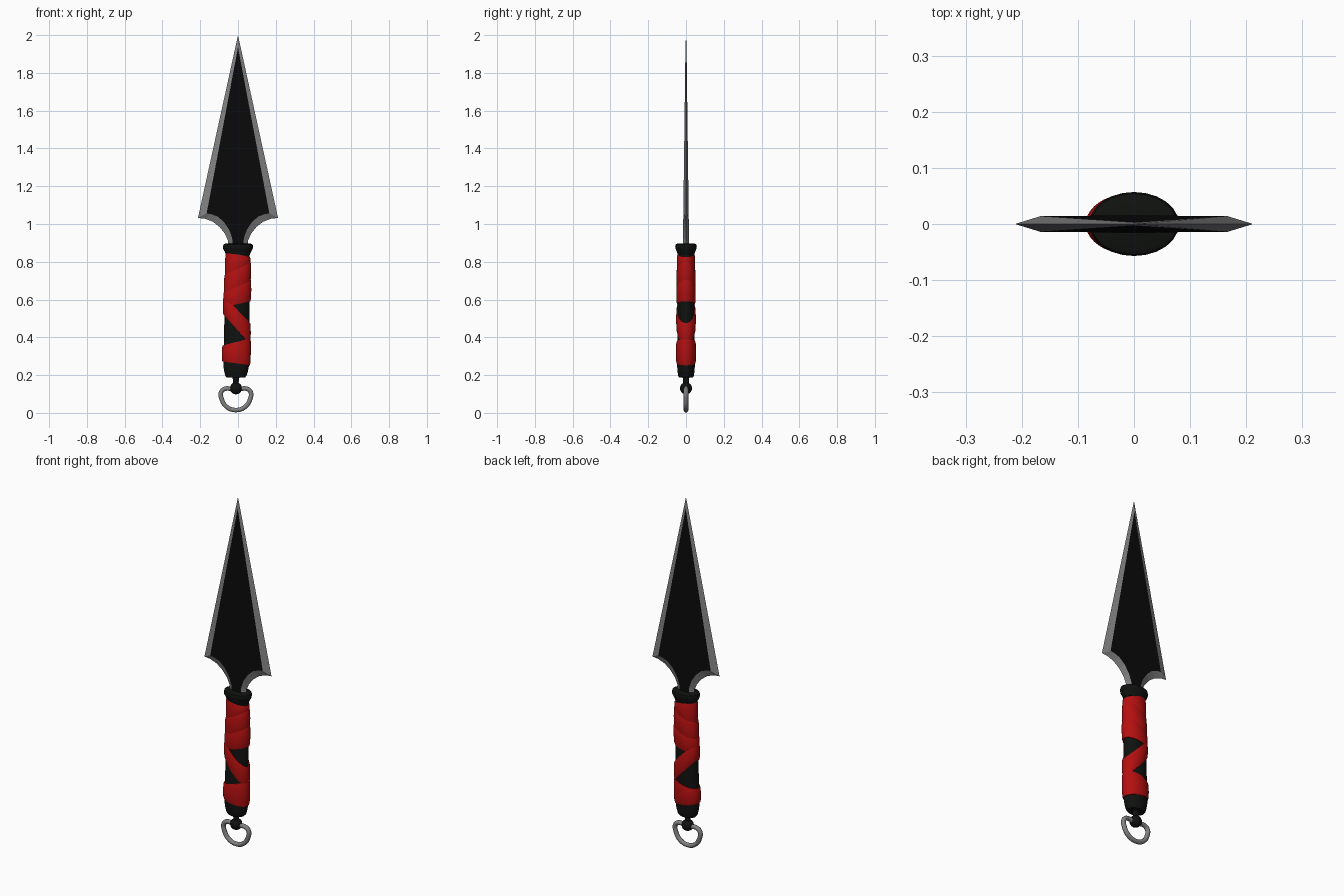
import bpy, bmesh, math

if "Cube" in bpy.data.objects:
    bpy.data.objects.remove(bpy.data.objects["Cube"])


def mat(name, rgb):
    m = bpy.data.materials.new(name)
    m.diffuse_color = (*rgb, 1)
    m.use_nodes = True
    m.node_tree.nodes["Principled BSDF"].inputs["Base Color"].default_value = m.diffuse_color
    return m


BLACK = mat("blade_black", (0.003, 0.003, 0.003))
GRIP = mat("grip_black", (0.005, 0.006, 0.005))
RED = mat("wrap_red", (0.46, 0.005, 0.005))
STEEL = mat("steel_grey", (0.22, 0.22, 0.22))


def finish(bm, name, mats, smooth=True):
    bmesh.ops.recalc_face_normals(bm, faces=bm.faces)
    me = bpy.data.meshes.new(name)
    bm.to_mesh(me)
    bm.free()
    ob = bpy.data.objects.new(name, me)
    bpy.context.collection.objects.link(ob)
    for m in mats:
        me.materials.append(m)
    if smooth:
        bpy.ops.object.select_all(action='DESELECT')
        ob.select_set(True)
        bpy.context.view_layer.objects.active = ob
        bpy.ops.object.shade_smooth_by_angle(angle=math.radians(35))
    return ob


def cx(z):
    """Handle axis drifts slightly left towards the bottom."""
    return -0.011 * (0.88 - z) / 0.7


def bridge(bm, a, b):
    n = len(a)
    return [bm.faces.new((a[i], a[(i + 1) % n], b[(i + 1) % n], b[i])) for i in range(n)]


def oval_lathe(name, profile, material, sides=24):
    """Stack of oval rings (rx, ry, z), capped at both ends."""
    bm = bmesh.new()
    rings = []
    for rx, ry, z in profile:
        rings.append([bm.verts.new((cx(z) + rx * math.cos(math.tau * i / sides),
                                    ry * math.sin(math.tau * i / sides), z))
                      for i in range(sides)])
    for a, b in zip(rings, rings[1:]):
        bridge(bm, a, b)
    bm.faces.new(rings[0])
    bm.faces.new(rings[-1])
    return finish(bm, name, [material])


def wrap(name, rx, ry, top, bottom, sides=40):
    """Tilted cloth band; top and bottom are heights at the left and right side."""
    bm = bmesh.new()
    section = [(-0.016, 0), (-0.003, 0), (0, 0.1), (0.0015, 0.5), (0, 0.9), (-0.003, 1), (-0.016, 1)]
    loops = []
    for off, t in section:
        loop = []
        for i in range(sides):
            c, s = math.cos(math.tau * i / sides), math.sin(math.tau * i / sides)
            k = (c + 1) / 2
            zt = top[0] + (top[1] - top[0]) * k
            zb = bottom[0] + (bottom[1] - bottom[0]) * k
            z = zb + (zt - zb) * t
            loop.append(bm.verts.new((cx(z) + (rx + off) * c, (ry + off) * s, z)))
        loops.append(loop)
    for a, b in zip(loops, loops[1:] + loops[:1]):
        bridge(bm, a, b)
    return finish(bm, name, [RED])


# Blade: flat black faces with a grey bevel running to a sharp edge
outer = [(0.212, 1.032), (0.175, 1.028), (0.135, 1.013), (0.098, 0.985),
         (0.07, 0.95), (0.054, 0.915), (0.05, 0.87)]
inner = [(0.166, 1.056), (0.142, 1.052), (0.108, 1.04), (0.074, 1.01),
         (0.046, 0.968), (0.031, 0.925), (0.027, 0.87)]


def full_loop(tip, side):
    return [(0, tip)] + side + [(-x, z) for x, z in reversed(side)]


bm = bmesh.new()
edge = [bm.verts.new((x, 0, z)) for x, z in full_loop(2.0, outer)]
for sgn in (-1, 1):
    face = [bm.verts.new((x, sgn * (0.003 + 0.0115 * (1.93 - z) / 0.9), z))
            for x, z in full_loop(1.935, inner)]
    for f in bridge(bm, edge, face):
        f.material_index = 1
    bm.faces.new(face)
finish(bm, "blade", [BLACK, STEEL], smooth=False)

# Collar, grip core with rounded pommel, and stem
oval_lathe("collar", [(0.062, 0.044, 0.835), (0.068, 0.047, 0.85), (0.078, 0.055, 0.868),
                      (0.08, 0.057, 0.88), (0.077, 0.054, 0.892), (0.068, 0.047, 0.896)], GRIP)
oval_lathe("grip_core", [(0.048, 0.036, 0.187), (0.056, 0.041, 0.196), (0.063, 0.045, 0.22),
                         (0.068, 0.047, 0.25), (0.067, 0.045, 0.4), (0.065, 0.044, 0.6),
                         (0.06, 0.043, 0.85)], GRIP)
oval_lathe("pommel_stem", [(0.015, 0.015, 0.14), (0.015, 0.015, 0.165),
                           (0.018, 0.018, 0.19)], GRIP, 12)

# Red cloth wraps, each slightly over the one above
wrap("wrap_top", 0.066, 0.047, (0.855, 0.825), (0.71, 0.78))
wrap("wrap_upper", 0.070, 0.049, (0.733, 0.80), (0.62, 0.69))
wrap("wrap_middle", 0.0725, 0.050, (0.643, 0.706), (0.56, 0.59))
wrap("wrap_cross", 0.0735, 0.051, (0.62, 0.475), (0.52, 0.365))
wrap("wrap_bottom", 0.0755, 0.052, (0.357, 0.395), (0.272, 0.252))

# Ball joint
bm = bmesh.new()
bmesh.ops.create_uvsphere(bm, u_segments=16, v_segments=10, radius=0.032)
bmesh.ops.translate(bm, verts=bm.verts, vec=(-0.011, 0, 0.13))
finish(bm, "ball_joint", [GRIP])

# D-shaped ring hanging from the ball
half = [(0.06, 0.127), (0.079, 0.108), (0.076, 0.075), (0.049, 0.032)]
path = [(0, 0.122)] + half + [(0, 0.015)] + [(-x, z) for x, z in reversed(half)]
cu = bpy.data.curves.new("ring", 'CURVE')
cu.dimensions = '3D'
cu.bevel_depth = 0.0125
cu.bevel_resolution = 3
cu.resolution_u = 6
sp = cu.splines.new('BEZIER')
sp.bezier_points.add(len(path) - 1)
sp.use_cyclic_u = True
for p, (x, z) in zip(sp.bezier_points, path):
    p.co = (x - 0.011, 0, z)
    p.handle_left_type = p.handle_right_type = 'AUTO'
ring = bpy.data.objects.new("ring", cu)
bpy.context.collection.objects.link(ring)
cu.materials.append(STEEL)
bpy.ops.object.select_all(action='DESELECT')
ring.select_set(True)
bpy.context.view_layer.objects.active = ring
bpy.ops.object.convert(target='MESH')
bpy.ops.object.shade_smooth_by_angle(angle=math.radians(40))
